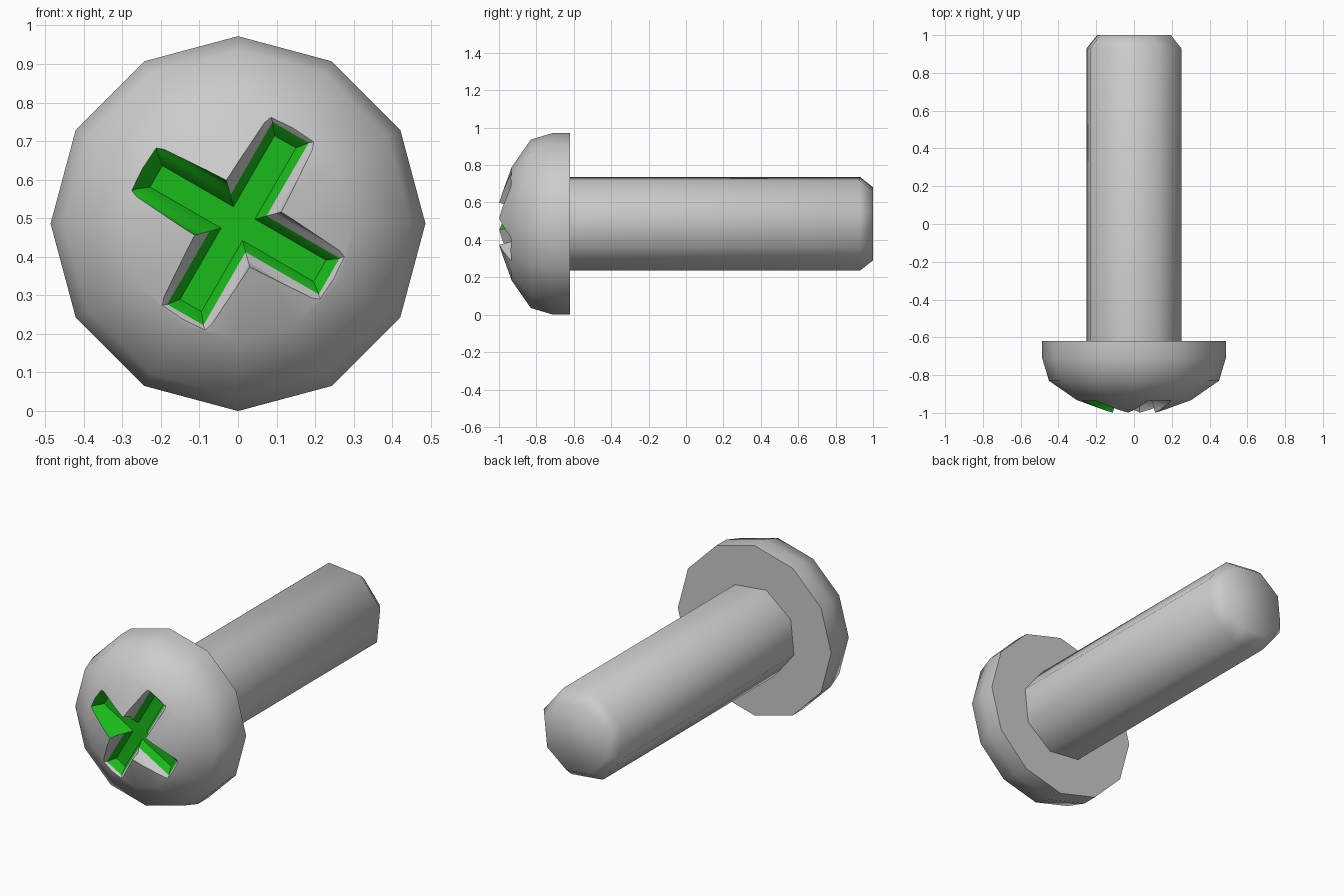
import bpy, bmesh
from math import sin, cos, radians, hypot, atan2, tau

if "Cube" in bpy.data.objects:
    bpy.data.objects.remove(bpy.data.objects["Cube"])

CZ = 0.486  # height of the screw axis

green = bpy.data.materials.new("recess_green")
green.diffuse_color = (0.01, 0.5, 0.01, 1)
green.use_nodes = True
green.node_tree.nodes["Principled BSDF"].inputs["Base Color"].default_value = green.diffuse_color


def polygon(r, n, start):
    return [(r * cos(radians(start) + tau * i / n), r * sin(radians(start) + tau * i / n))
            for i in range(n)]


def loft(name, levels, cap_start=True, cap_end=True, green_test=None):
    """Skin a list of (y, outline) levels, outlines being (x, z) around the axis."""
    bm = bmesh.new()
    rings = [[bm.verts.new((x, y, z + CZ)) for x, z in outline] for y, outline in levels]
    n = len(rings[0])
    for k in range(len(rings) - 1):
        a, b = rings[k], rings[k + 1]
        for i in range(n):
            j = (i + 1) % n
            f = bm.faces.new((a[i], a[j], b[j], b[i]))
            if green_test and green_test(k, i):
                f.material_index = 1
    if cap_start:
        f = bm.faces.new(rings[0])
        f.material_index = 1 if green_test else 0
    if cap_end:
        bm.faces.new(rings[-1])
    bmesh.ops.recalc_face_normals(bm, faces=bm.faces)
    me = bpy.data.meshes.new(name)
    bm.to_mesh(me)
    bm.free()
    ob = bpy.data.objects.new(name, me)
    bpy.context.collection.objects.link(ob)
    return ob


def select(ob):
    bpy.ops.object.select_all(action='DESELECT')
    ob.select_set(True)
    bpy.context.view_layer.objects.active = ob


def cross(length, hw):
    """Outline of a four-armed cross turned by 60 degrees."""
    pts = []
    for k in range(4):
        a = radians(60 + 90 * k)
        for u, v in ((hw, -hw), (length, -hw), (length, hw)):
            r, t = hypot(u, v), atan2(v, u) + a
            pts.append((r * cos(t), r * sin(t)))
    return pts


# Domed twelve-sided head
head_profile = [(0.486, -0.62), (0.486, -0.71), (0.45, -0.83), (0.303, -0.932), (0.1, -1.006)]
head = loft("screw_head", [(y, polygon(r, 12, 0)) for r, y in head_profile])

# Cross recess: green floor and walls, grey lip except on the left arm
cutter = loft("recess_cutter",
              [(-0.885, cross(0.245, 0.032)), (-0.925, cross(0.273, 0.054)),
               (-0.94, cross(0.288, 0.071)), (-1.05, cross(0.295, 0.092))],
              green_test=lambda level, i: level == 0 or i // 3 == 1)
for ob in (head, cutter):
    ob.data.materials.append(None)
    ob.data.materials.append(green)

cut = head.modifiers.new("recess", 'BOOLEAN')
cut.operation = 'DIFFERENCE'
cut.solver = 'EXACT'
cut.object = cutter
select(head)
bpy.ops.object.modifier_apply(modifier=cut.name)
bpy.data.objects.remove(cutter)
bpy.ops.object.shade_smooth_by_angle(angle=radians(45))

# Eight-sided shaft with a chamfered tip
shaft_profile = [(0.261, -0.62), (0.261, 0.93), (0.204, 1.0)]
shaft = loft("screw_shaft", [(y, polygon(r, 8, 16.5)) for r, y in shaft_profile], cap_start=False)
select(shaft)
bpy.ops.object.shade_smooth_by_angle(angle=radians(60))
